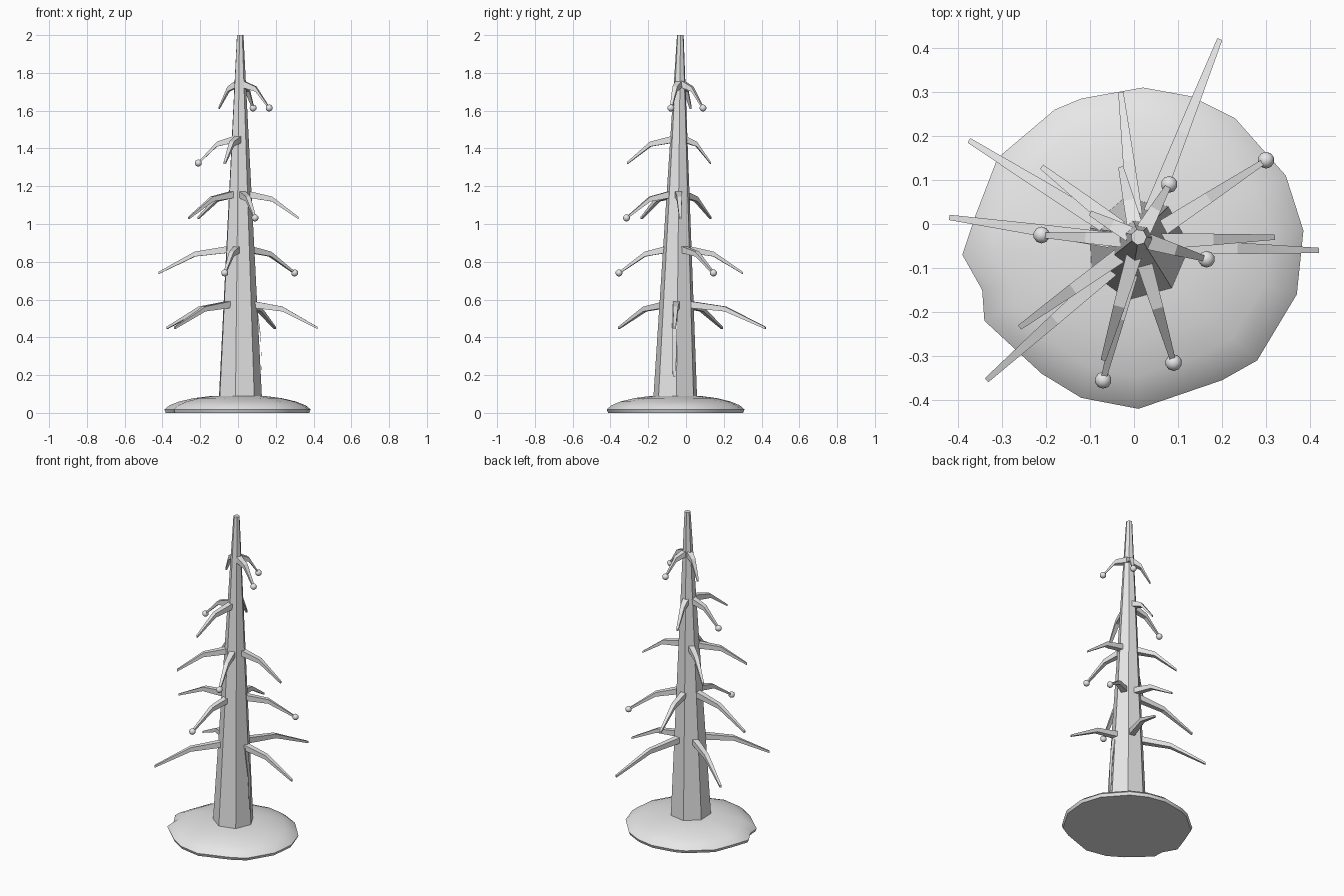
import bpy, bmesh
from math import cos, sin, radians
from mathutils import Vector

cube = bpy.data.objects.get("Cube")
if cube:
    bpy.data.objects.remove(cube)

GREY = (0.8, 0.8, 0.8, 1)
mat = bpy.data.materials.new("plain grey")
mat.use_nodes = True
mat.diffuse_color = GREY
mat.node_tree.nodes["Principled BSDF"].inputs["Base Color"].default_value = GREY


def loft(name, rings, smooth=False):
    """Skin a list of closed rings and cap both ends."""
    bm = bmesh.new()
    loops = [[bm.verts.new(p) for p in ring] for ring in rings]
    n = len(loops[0])
    for a, b in zip(loops, loops[1:]):
        for i in range(n):
            j = (i + 1) % n
            bm.faces.new((a[i], a[j], b[j], b[i]))
    bm.faces.new(loops[0][::-1])
    bm.faces.new(loops[-1])
    bmesh.ops.recalc_face_normals(bm, faces=bm.faces)
    mesh = bpy.data.meshes.new(name)
    bm.to_mesh(mesh)
    bm.free()
    obj = bpy.data.objects.new(name, mesh)
    bpy.context.collection.objects.link(obj)
    mesh.materials.append(mat)
    if smooth:
        bpy.context.view_layer.objects.active = obj
        obj.select_set(True)
        bpy.ops.object.shade_smooth_by_angle(angle=radians(40))
        obj.select_set(False)
    return obj


# Trunk: leaning seven-sided taper
FOOT, TOP = Vector((0.008, -0.057, 0)), Vector((0.011, -0.03, 2))
SIDES = 7


def trunk_axis(z):
    return FOOT.lerp(TOP, z / 2)


def trunk_radius(z):
    return 0.123 + (0.018 - 0.123) * z / 2


def trunk_ring(z):
    angles = [radians(311 + 360 * i / SIDES) for i in range(SIDES)]
    return [trunk_axis(z) + trunk_radius(z) * Vector((cos(a), sin(a), 0)) for a in angles]


loft("trunk", [trunk_ring(0.01), trunk_ring(2)])

# Snow mound: uneven outline raised into a low dome
outline = [(-.39, -.07), (-.345, -.15), (-.34, -.22), (-.21, -.34), (-.12, -.395),
           (.01, -.42), (.2, -.355), (.28, -.31), (.37, -.16), (.385, -.015),
           (.345, .11), (.23, .24), (.13, .29), (.02, .31), (-.12, .285),
           (-.18, .26), (-.31, .15), (-.36, .02)]
middle = Vector((0, -0.055, 0))
dome = [(0.98, 0.0), (1.0, 0.018), (0.93, 0.04), (0.8, 0.06), (0.6, 0.078),
        (0.4, 0.088), (0.15, 0.092)]
loft("mound", [[middle.lerp(Vector((x, y, 0)), s) + Vector((0, 0, z)) for x, y in outline]
               for s, z in dome], smooth=True)


# Branches: square section, bent once, tapering to the tip
def branch(name, points, halves, out):
    side = Vector((-out.y, out.x, 0))
    up = Vector((0, 0, 1))
    rings = []
    for p, h in zip(points, halves):
        rings.append([p + side * h * a + up * h * b
                      for a, b in ((-1, -1), (1, -1), (1, 1), (-1, 1))])
    loft(name, rings)


# Tip x, tip y, and whether it carries a ball, tier by tier
tiers = [
    [(-.375, .19, 0), (-.335, -.355, 0), (.195, .42, 0), (.42, -.06, 0)],
    [(-.42, .015, 0), (-.07, -.355, 1), (.3, .145, 1), (-.03, .3, 0)],
    [(-.26, -.235, 0), (.32, -.03, 0), (.09, -.315, 1), (-.21, .13, 0)],
    [(-.21, -.025, 1), (-.07, -.31, 0), (-.03, .13, 0)],
    [(.165, -.08, 1), (.08, .09, 1), (-.1, .025, 0)],
]
for t, tips in enumerate(tiers):
    z = 0.575 + 0.291 * t
    for k, (x, y, ball) in enumerate(tips):
        axis = trunk_axis(z)
        tip = Vector((x, y, z - 0.125))
        reach = Vector((x - axis.x, y - axis.y, 0))
        out = reach.normalized()
        start = axis + out * trunk_radius(z) * 0.7
        elbow = axis + reach * 0.55 - Vector((0, 0, 0.025))
        label = f"{t + 1}_{k + 1}"
        branch("branch_" + label, [start, elbow, tip], (0.018, 0.013, 0.006), out)
        if ball:
            bpy.ops.mesh.primitive_ico_sphere_add(subdivisions=2, radius=0.019, location=tip)
            obj = bpy.context.object
            obj.name = "ball_" + label
            obj.data.materials.append(mat)
            bpy.ops.object.shade_smooth()
            obj.select_set(False)

# Thin strip hanging down the trunk under a low branch
branch("hanging_strip",
       [Vector((0.1, -0.06, 0.56)), Vector((0.12, -0.06, 0.4)), Vector((0.127, -0.062, 0.2))],
       (0.014, 0.012, 0.008), Vector((1, 0, 0)))
